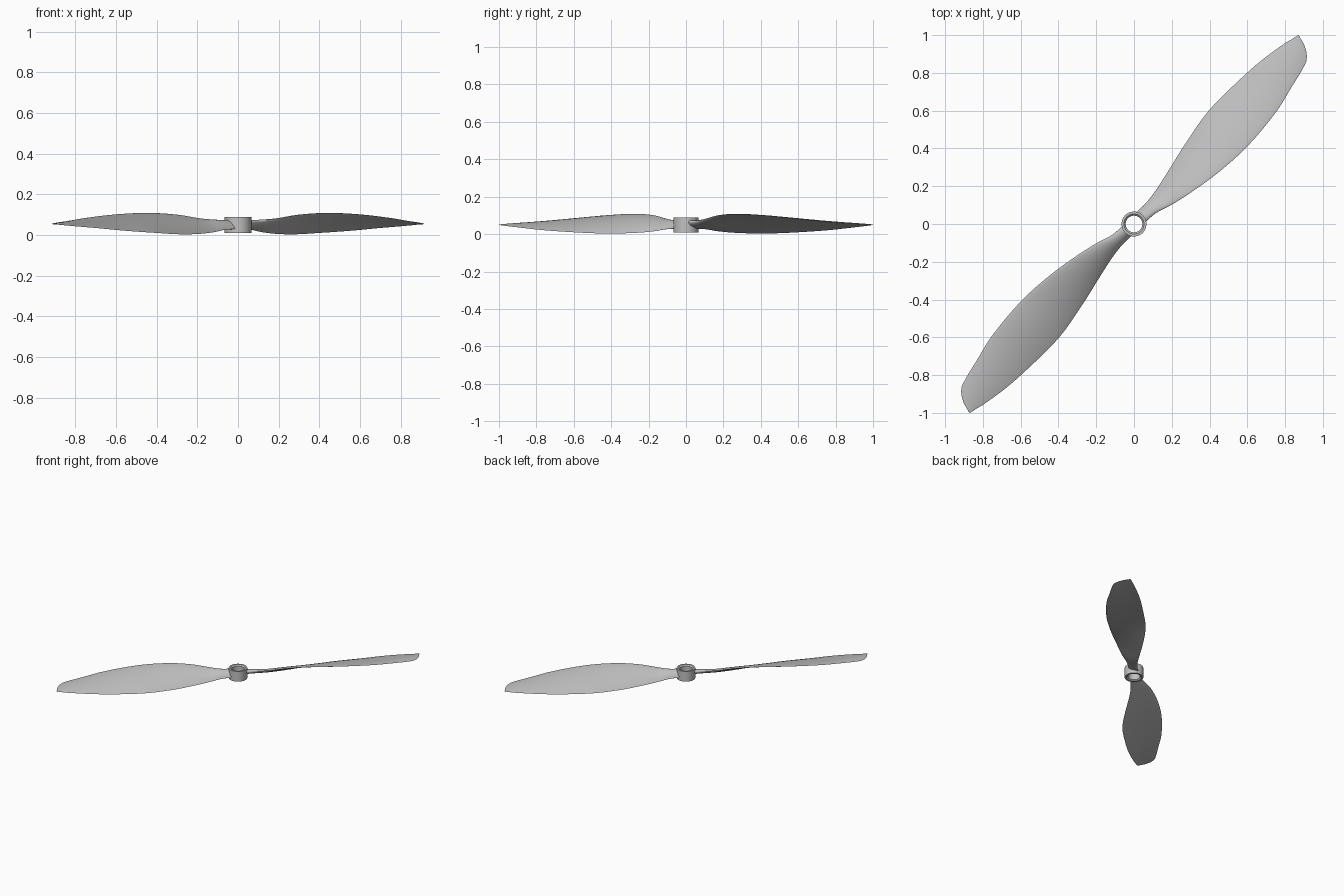
import bpy, bmesh, math
from mathutils import Vector, Matrix

cube = bpy.data.objects.get("Cube")
if cube:
    bpy.data.objects.remove(cube, do_unlink=True)

grey = bpy.data.materials.new("light grey plastic")
grey.use_nodes = True
colour = (0.53, 0.53, 0.53, 1)
grey.diffuse_color = colour
grey.node_tree.nodes["Principled BSDF"].inputs["Base Color"].default_value = colour

# Blade stations: radius, leading side, leading height, trailing side, trailing height, thickness
STATIONS = [
    (0.05, -0.035, 0.066, 0.036, 0.030, 0.034),
    (0.12, -0.040, 0.070, 0.034, 0.026, 0.030),
    (0.21, -0.068, 0.080, 0.045, 0.014, 0.024),
    (0.33, -0.095, 0.099, 0.071, 0.006, 0.018),
    (0.50, -0.122, 0.108, 0.110, 0.003, 0.015),
    (0.71, -0.134, 0.101, 0.145, 0.010, 0.013),
    (0.95, -0.113, 0.083, 0.144, 0.022, 0.010),
    (1.10, -0.078, 0.069, 0.134, 0.033, 0.008),
    (1.245, -0.040, 0.057, 0.111, 0.043, 0.006),
    (1.283, -0.010, 0.054, 0.101, 0.046, 0.005),
    (1.308, 0.035, 0.052, 0.096, 0.048, 0.004),
    (1.322, 0.086, 0.051, 0.092, 0.050, 0.002),
]
STEPS = 4      # rings between stations
CHORD = 14     # points across each side of a section


def make_object(name, bm):
    bmesh.ops.recalc_face_normals(bm, faces=bm.faces)
    mesh = bpy.data.meshes.new(name)
    bm.to_mesh(mesh)
    bm.free()
    obj = bpy.data.objects.new(name, mesh)
    bpy.context.collection.objects.link(obj)
    mesh.materials.append(grey)
    bpy.ops.object.select_all(action="DESELECT")
    obj.select_set(True)
    bpy.context.view_layer.objects.active = obj
    bpy.ops.object.shade_smooth_by_angle(angle=math.radians(40))
    return obj


def blend(i, t):
    """Smooth interpolation between stations, allowing for uneven spacing."""
    def slope(k, c):
        a, b = STATIONS[max(k - 1, 0)], STATIONS[min(k + 1, len(STATIONS) - 1)]
        return (b[c] - a[c]) / (b[0] - a[0])
    p, q = STATIONS[i], STATIONS[i + 1]
    gap = q[0] - p[0]
    row = [p[0] + gap * t]
    for c in range(1, len(p)):
        row.append((2*t**3 - 3*t**2 + 1) * p[c] + (3*t**2 - 2*t**3) * q[c]
                   + gap * ((t**3 - 2*t**2 + t) * slope(i, c) + (t**3 - t**2) * slope(i + 1, c)))
    return row


def section(u, v0, z0, v1, z1, thick):
    """Closed cambered airfoil loop, over the top and back underneath."""
    lead, trail = Vector((u, v0, z0)), Vector((u, v1, z1))
    across = trail - lead
    up = Vector((0, -across.z, across.y)).normalized()
    points = []
    for side, order in ((1, range(CHORD + 1)), (-1, range(CHORD - 1, 0, -1))):
        for k in order:
            s = (1 - math.cos(math.pi * k / CHORD)) / 2
            half = thick * 0.5 * math.sin(math.pi * s ** 0.75) ** 0.7 if 0 < k < CHORD else 0
            camber = 0.16 * across.length * s * (1 - s)
            points.append(lead + across * s + up * (camber + side * half))
    return points


def make_blade(name, angle):
    rows = [blend(i, k / STEPS) for i in range(len(STATIONS) - 1) for k in range(STEPS)]
    rows.append(STATIONS[-1])
    bm = bmesh.new()
    rings = [[bm.verts.new(p) for p in section(*row)] for row in rows]
    n = len(rings[0])
    for a, b in zip(rings, rings[1:]):
        for k in range(n):
            bm.faces.new((a[k], a[(k + 1) % n], b[(k + 1) % n], b[k]))
    bm.faces.new(rings[0])
    bm.faces.new(rings[-1])
    bm.transform(Matrix.Rotation(angle, 4, "Z"))
    return make_object(name, bm)


# Two twisted blades, half a turn apart
make_blade("left_blade", math.radians(45))
make_blade("right_blade", math.radians(225))

# Hub: an open ring with a chamfered bore
profile = [(0.066, 0.009), (0.066, 0.088), (0.053, 0.088),
           (0.044, 0.080), (0.044, 0.017), (0.053, 0.009)]
bm = bmesh.new()
loop = [bm.verts.new((r, 0, z)) for r, z in profile]
edges = [bm.edges.new((loop[k], loop[(k + 1) % len(loop)])) for k in range(len(loop))]
bmesh.ops.spin(bm, geom=loop + edges, cent=(0, 0, 0), axis=(0, 0, 1),
               angle=math.tau, steps=48, use_merge=False)
bmesh.ops.remove_doubles(bm, verts=bm.verts, dist=0.0005)
make_object("hub", bm)
